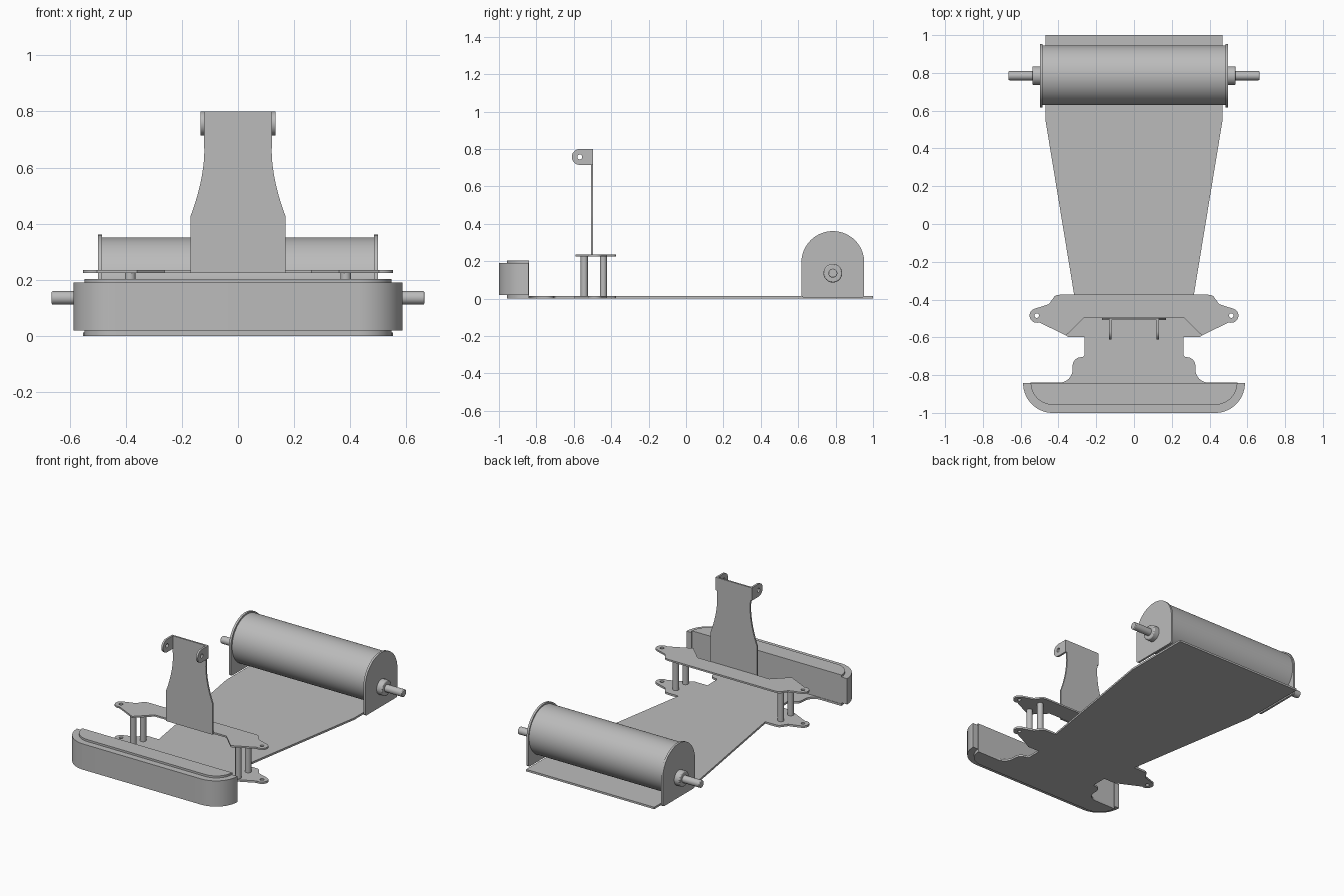
import bpy
from math import sin, cos, pi, radians
from mathutils import Matrix

cube = bpy.data.objects.get("Cube")
if cube:
    bpy.data.objects.remove(cube)

grey = bpy.data.materials.new("plain grey")
grey.use_nodes = True
colour = (0.5, 0.5, 0.5, 1)
grey.diffuse_color = colour
grey.node_tree.nodes["Principled BSDF"].inputs["Base Color"].default_value = colour

FRONT = Matrix(((1, 0, 0), (0, 0, -1), (0, 1, 0))).to_4x4()  # outline in x,z
SIDE = Matrix(((0, 0, 1), (1, 0, 0), (0, 1, 0))).to_4x4()    # outline in y,z


def arc(cx, cy, r, start, end, steps=12):
    angles = [radians(start + (end - start) * i / steps) for i in range(steps + 1)]
    return [(cx + r * cos(a), cy + r * sin(a)) for a in angles]


def mirrored(half):
    return half + [(-x, y) for x, y in reversed(half)]


def finish(obj):
    bpy.ops.object.select_all(action='DESELECT')
    obj.select_set(True)
    bpy.context.view_layer.objects.active = obj
    if obj.type == 'CURVE':
        bpy.ops.object.convert(target='MESH')
        obj = bpy.context.object
    obj.data.materials.clear()
    obj.data.materials.append(grey)
    bpy.ops.object.shade_smooth_by_angle(angle=radians(30))
    return obj


def plate(name, outline, low, high, holes=(), turn=Matrix()):
    """Flat outline with holes, extruded along its normal from low to high."""
    curve = bpy.data.curves.new(name, 'CURVE')
    curve.dimensions = '2D'
    curve.fill_mode = 'BOTH'
    curve.extrude = (high - low) / 2
    for loop in [outline, *holes]:
        spline = curve.splines.new('POLY')
        spline.points.add(len(loop) - 1)
        for point, (x, y) in zip(spline.points, loop):
            point.co = (x, y, 0, 1)
        spline.use_cyclic_u = True
    obj = bpy.data.objects.new(name, curve)
    bpy.context.collection.objects.link(obj)
    obj.matrix_world = turn @ Matrix.Translation((0, 0, (low + high) / 2))
    return finish(obj)


def cylinder(name, r, length, centre, along_x=False, sides=32, bevel=0):
    bpy.ops.mesh.primitive_cylinder_add(
        vertices=sides, radius=r, depth=length, location=centre,
        rotation=(0, pi / 2 if along_x else 0, 0))
    obj = bpy.context.object
    obj.name = name
    if bevel:
        mod = obj.modifiers.new("edge", 'BEVEL')
        mod.width = bevel
        mod.segments = 2
    return finish(obj)


# Wing shared by the base and the upper plate
wing = ([(0.389, -0.374)] + arc(0.40, -0.405, 0.03, 70, 30, 4)
        + [(0.45, -0.424)] + arc(0.515, -0.485, 0.038, 70, -110)
        + [(0.36, -0.59)])
ear_holes = [arc(s * 0.515, -0.485, 0.012, 0, 345, 23) for s in (-1, 1)]

# Base plate: wide tail, tapered body, wings, waist and nose
base_half = ([(0.468, 1), (0.468, 0.545), (0.317, -0.374)] + wing
             + [(0.35, -0.597), (0.262, -0.597), (0.262, -0.69)]
             + arc(0.277, -0.69, 0.015, 180, 270, 4)
             + arc(0.28, -0.75, 0.045, 90, 0, 6)
             + arc(0.395, -0.77, 0.07, 180, 270, 8)
             + [(0.547, -0.84)] + arc(0.43, -0.84, 0.117, 0, -90))
plate("base_plate", mirrored(base_half), 0, 0.013, ear_holes)

# Upper plate on four posts
plate("upper_plate", mirrored(wing + [(0.262, -0.495)]), 0.224, 0.235, ear_holes)
for side, s in (("left", 1), ("right", -1)):
    for end, y in (("front", -0.544), ("rear", -0.442)):
        cylinder(f"{end}_{side}_post", 0.019, 0.214, (s * 0.384, y, 0.118))

# Front bumper: wraparound band over a slimmer, taller core
for name, half_x, front, r, low, high in (
        ("bumper_band", 0.587, -1, 0.157, 0.02, 0.19),
        ("bumper_core", 0.547, -0.957, 0.117, 0.005, 0.203)):
    outline = mirrored([(half_x, -0.843)]
                       + arc(half_x - r, front + r, r, 0, -90, 16))
    plate(name, outline, low, high)

# Upright panel with flared foot
curved = [(0.17 - 0.05 * (1 - (1 - t) ** 1.8), 0.425 + 0.235 * t)
          for t in [i / 12 for i in range(13)]]
upright = mirrored([(0.17, 0.224)] + curved + [(0.122, 0.715), (0.122, 0.8)])
plate("upright_panel", upright, 0.497, 0.508, turn=FRONT)

# Pierced ears, side discs, hubs and axles on both sides
ear = [(-0.497, 0.8)] + arc(-0.568, 0.7575, 0.0425, 90, 270, 18) + [(-0.497, 0.715)]
ear_hole = arc(-0.568, 0.7575, 0.013, 0, 345, 23)
cheek = (arc(0.785, 0.193, 0.168, 0, 180, 32)
         + arc(0.632, 0.02, 0.015, 180, 270, 4)
         + arc(0.938, 0.02, 0.015, 270, 360, 4))
for side, s in (("left", 1), ("right", -1)):
    for name, shape, inner, outer, holes in (
            ("upright_ear", ear, 0.12, 0.133, [ear_hole]),
            ("drum_cheek", cheek, 0.484, 0.498, [])):
        low, high = sorted((s * inner, s * outer))
        plate(f"{side}_{name}", shape, low, high, holes, SIDE)
    cylinder(f"{side}_hub", 0.05, 0.045, (s * 0.515, 0.785, 0.136), True, bevel=0.006)
    cylinder(f"{side}_axle", 0.024, 0.14, (s * 0.594, 0.785, 0.136), True, bevel=0.004)

# Rear drum
cylinder("rear_drum", 0.158, 0.972, (0, 0.788, 0.193), True, 64)
